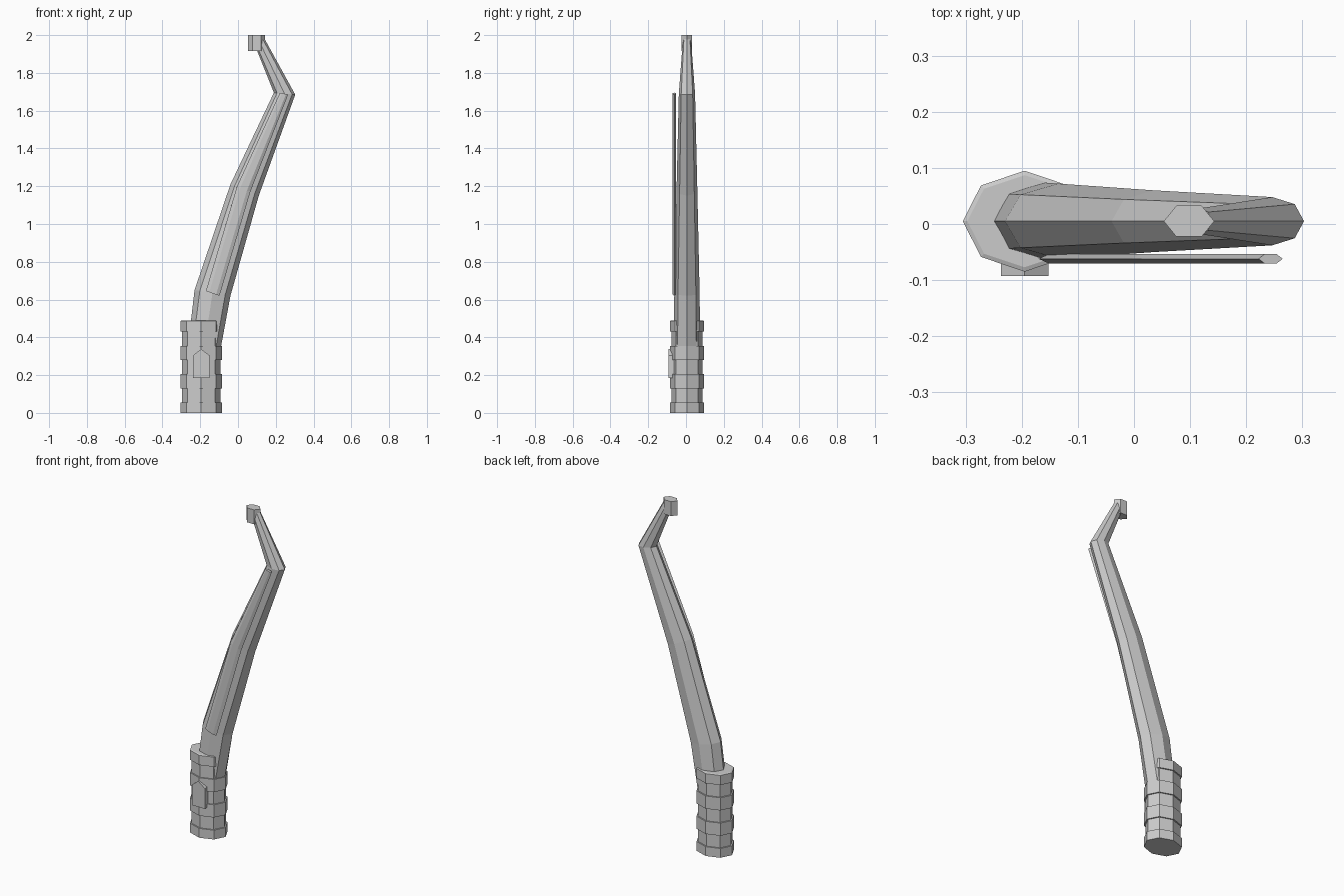
import bpy
from math import cos, sin, pi

if "Cube" in bpy.data.objects:
    bpy.data.objects.remove(bpy.data.objects["Cube"])

YC = 0.005  # centre plane of the body


def mesh_object(name, verts, faces):
    me = bpy.data.meshes.new(name)
    me.from_pydata(verts, [], faces)
    me.update()
    ob = bpy.data.objects.new(name, me)
    bpy.context.collection.objects.link(ob)
    return ob


def loft(name, rings):
    """Skin a list of equal-length, counter-clockwise rings and cap both ends."""
    n = len(rings[0])
    verts = [v for r in rings for v in r]
    faces = [(k * n + i, k * n + (i + 1) % n, (k + 1) * n + (i + 1) % n, (k + 1) * n + i)
             for k in range(len(rings) - 1) for i in range(n)]
    faces.append(tuple(range(n))[::-1])
    faces.append(tuple(range((len(rings) - 1) * n, len(rings) * n)))
    return mesh_object(name, verts, faces)


def section(left, right, hy, y=YC, n=8):
    """Elliptical ring between a left and right (x, z) point."""
    cx, cz = (left[0] + right[0]) / 2, (left[1] + right[1]) / 2
    dx, dz = (right[0] - left[0]) / 2, (right[1] - left[1]) / 2
    return [(cx + dx * cos(2 * pi * i / n), y + hy * sin(2 * pi * i / n),
             cz + dz * cos(2 * pi * i / n)) for i in range(n)]


# ribbed octagonal grip: alternating wide and narrow bands
rings = []
levels = [0, 0.055, 0.13, 0.205, 0.28, 0.355, 0.43, 0.487]
for k in range(len(levels) - 1):
    inset = 0.008 * (k % 2)
    for z in levels[k:k + 2]:
        rings.append(section((-0.305 + inset, z), (-0.085 - inset, z), 0.09 - inset))
rings.append(section((-0.297, 0.49), (-0.093, 0.49), 0.082))
loft("grip", rings)

# bent tapering shaft: left point, right point, half depth
shaft = [
    ((-0.262, 0.38), (-0.09, 0.35), 0.070),
    ((-0.23, 0.65), (-0.04, 0.62), 0.067),
    ((-0.04, 1.21), (0.11, 1.15), 0.055),
    ((0.19, 1.695), (0.303, 1.685), 0.043),
    ((0.098, 1.925), (0.138, 1.985), 0.023),
]
loft("shaft", [section(*s) for s in shaft])

# hexagonal cap on the tip
loft("tip_cap", [section((0.053, z), (0.143, z), 0.032, n=6) for z in (1.915, 2.0)])

# thin strip running along the front of the shaft
strip = [
    ((-0.17, 0.645), (-0.098, 0.62)),
    ((-0.005, 1.20), (0.065, 1.17)),
    ((0.222, 1.695), (0.265, 1.685)),
]
loft("front_strip", [section(a, b, 0.0095, y=-0.062, n=6) for a, b in strip])

# pointed button on the front of the grip
outline = [(-0.237, 0.185), (-0.152, 0.185), (-0.152, 0.305), (-0.195, 0.338), (-0.237, 0.305)]
loft("button", [[(x, y, z) for x, z in outline] for y in (-0.06, -0.093)])
